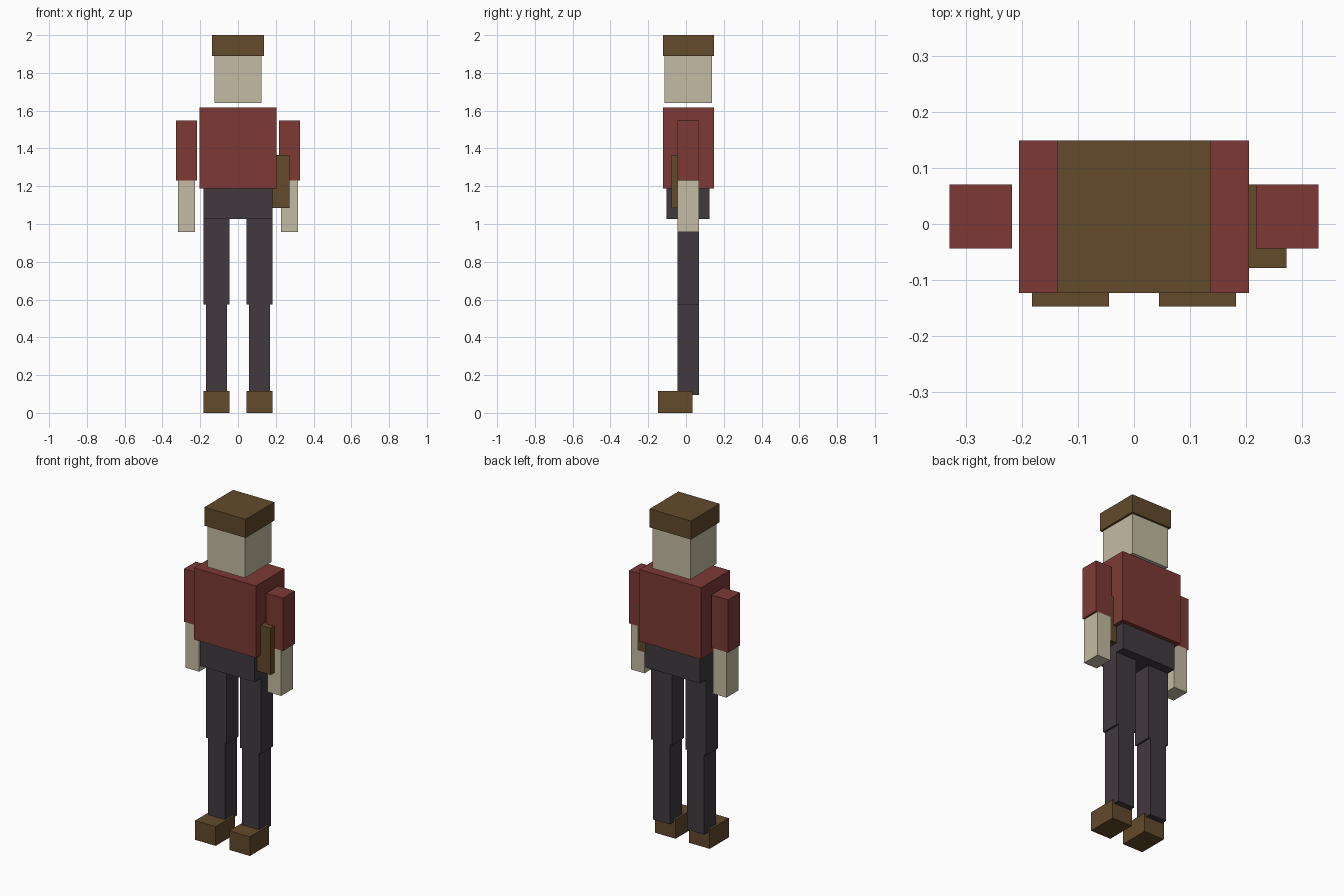
import bpy

if "Cube" in bpy.data.objects:
    bpy.data.objects.remove(bpy.data.objects["Cube"])


def material(name, rgb):
    m = bpy.data.materials.new(name)
    m.diffuse_color = (*rgb, 1.0)
    m.use_nodes = True
    m.node_tree.nodes["Principled BSDF"].inputs["Base Color"].default_value = m.diffuse_color
    return m


RED = material("brick_red", (0.205, 0.042, 0.036))
BROWN = material("leather_brown", (0.122, 0.069, 0.025))
SKIN = material("pale_skin", (0.552, 0.497, 0.361))
DARK = material("dark_cloth", (0.053, 0.042, 0.051))


def box(name, x, y, z, mat):
    """Box spanning the (min, max) ranges in x, y and z."""
    bpy.ops.mesh.primitive_cube_add(
        size=1, location=[(a + b) / 2 for a, b in (x, y, z)])
    o = bpy.context.object
    o.name = name
    o.scale = [b - a for a, b in (x, y, z)]
    bpy.ops.object.transform_apply(location=False, rotation=False, scale=True)
    o.data.materials.append(mat)


def pair(name, x, y, z, mat):
    """Matching boxes on both sides of the body."""
    box(name + "_right", x, y, z, mat)
    box(name + "_left", (-x[1], -x[0]), y, z, mat)


# Head and cap
box("head", (-0.125, 0.125), (-0.113, 0.137), (1.641, 1.892), SKIN)
box("cap", (-0.137, 0.137), (-0.123, 0.149), (1.889, 2.0), BROWN)

# Body
box("torso", (-0.205, 0.205), (-0.123, 0.149), (1.187, 1.618), RED)
box("hips", (-0.182, 0.182), (-0.102, 0.125), (1.027, 1.189), DARK)

# Limbs share one depth
LIMB_Y = (-0.044, 0.07)
pair("upper_arm", (0.217, 0.329), LIMB_Y, (1.231, 1.548), RED)
pair("forearm", (0.227, 0.318), LIMB_Y, (0.958, 1.231), SKIN)
pair("thigh", (0.045, 0.182), LIMB_Y, (0.574, 1.029), DARK)
pair("shin", (0.057, 0.17), LIMB_Y, (0.096, 0.574), DARK)
pair("shoe", (0.045, 0.182), (-0.147, 0.035), (0.0, 0.115), BROWN)

# Pouch at the hip on one side
box("hip_pouch", (0.181, 0.272), (-0.078, 0.07), (1.085, 1.365), BROWN)
